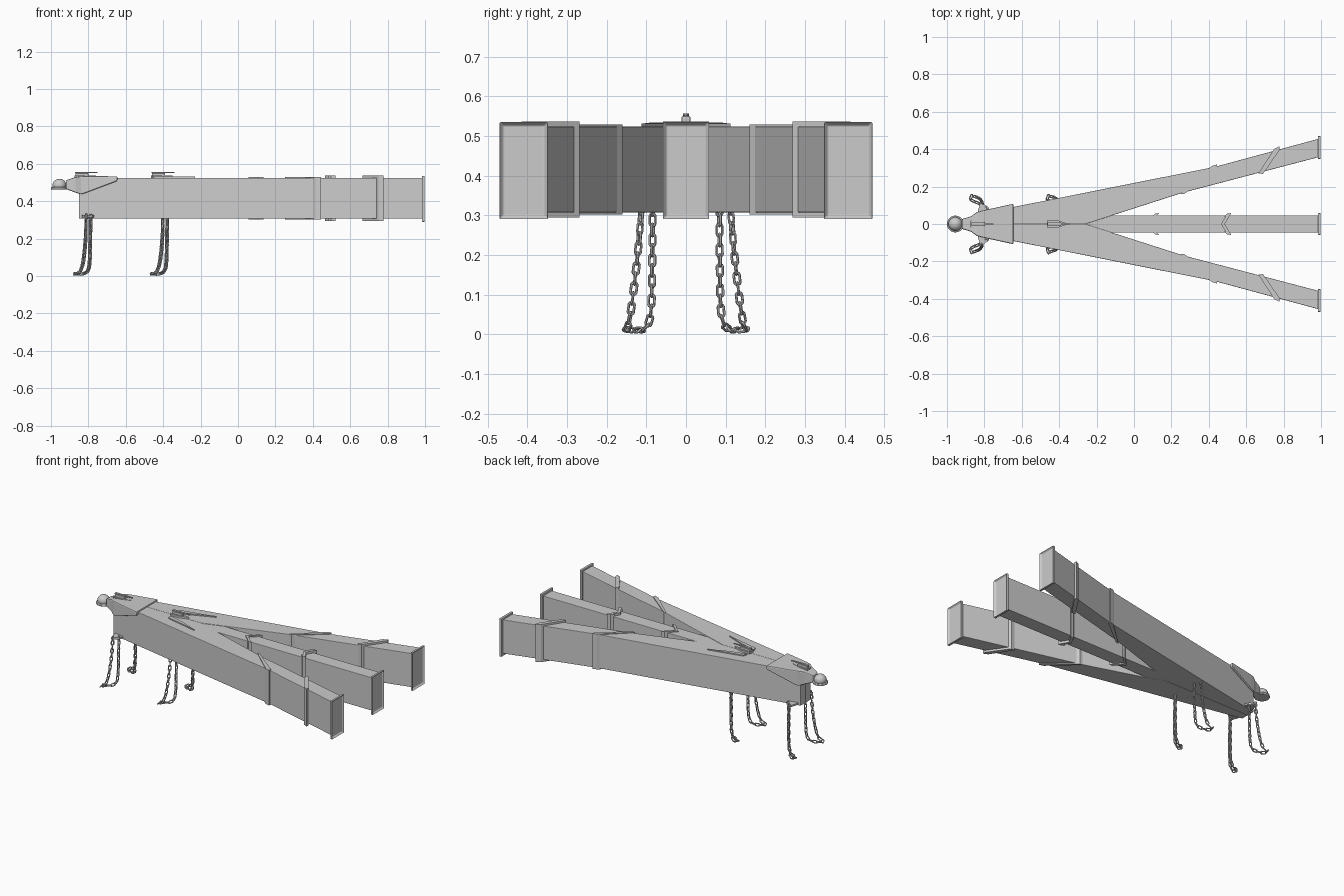
import bpy, bmesh, math
from mathutils import Vector, Matrix

if "Cube" in bpy.data.objects:
    bpy.data.objects.remove(bpy.data.objects["Cube"])


def make(name, bm, bevel=0.0, smooth=False):
    bmesh.ops.recalc_face_normals(bm, faces=bm.faces)
    me = bpy.data.meshes.new(name)
    bm.to_mesh(me)
    bm.free()
    ob = bpy.data.objects.new(name, me)
    bpy.context.collection.objects.link(ob)
    if bevel:
        m = ob.modifiers.new("bevel", "BEVEL")
        m.width, m.segments, m.limit_method = bevel, 2, "ANGLE"
    if smooth:
        bpy.ops.object.select_all(action="DESELECT")
        ob.select_set(True)
        bpy.context.view_layer.objects.active = ob
        bpy.ops.object.shade_smooth_by_angle(angle=math.radians(40))
    return ob


def prism(name, plan, z0, z1, s=1, bevel=0.0):
    """Extrude a plan outline from z0 to z1; s=-1 mirrors it in y."""
    bm = bmesh.new()
    lo = [bm.verts.new((x, y * s, z0)) for x, y in plan]
    hi = [bm.verts.new((x, y * s, z1)) for x, y in plan]
    bm.faces.new(lo)
    bm.faces.new(hi)
    n = len(plan)
    for i in range(n):
        j = (i + 1) % n
        bm.faces.new((lo[i], lo[j], hi[j], hi[i]))
    return make(name, bm, bevel)


def loft(name, sections, bevel=0.0):
    """Loft rectangular sections (x, half width, z low, z high) along x."""
    bm = bmesh.new()
    rings = [[bm.verts.new((x, y, z)) for y, z in ((-w, a), (w, a), (w, b), (-w, b))]
             for x, w, a, b in sections]
    for r, q in zip(rings, rings[1:]):
        for i in range(4):
            j = (i + 1) % 4
            bm.faces.new((r[i], r[j], q[j], q[i]))
    bm.faces.new(rings[0])
    bm.faces.new(rings[-1])
    return make(name, bm, bevel)


def end_cap(name, yc, hw):
    """Flanged beam end with a recessed face."""
    bm = bmesh.new()
    bmesh.ops.create_cube(bm, size=1)
    bmesh.ops.scale(bm, verts=bm.verts, vec=(0.016, hw * 2, 0.245))
    bmesh.ops.translate(bm, verts=bm.verts, vec=(0.992, yc, 0.4125))
    bm.normal_update()
    face = max(bm.faces, key=lambda f: f.normal.x)
    bmesh.ops.inset_region(bm, faces=[face], thickness=0.013)
    bmesh.ops.translate(bm, verts=face.verts, vec=(-0.011, 0, 0))
    make(name, bm, 0.003)


def catmull(pts, n=14):
    p = [Vector(q) for q in pts]
    p = [p[0] * 2 - p[1]] + p + [p[-1] * 2 - p[-2]]
    out = []
    for a, b, c, d in zip(p, p[1:], p[2:], p[3:]):
        for i in range(n):
            t = i / n
            out.append(0.5 * (2 * b + (c - a) * t + (2 * a - 5 * b + 4 * c - d) * t * t
                              + (3 * b - a - 3 * c + d) * t ** 3))
    return out + [p[-2]]


def add_link(bm, mat, straight=0.008, rad=0.0075, wire=0.0035):
    """One oval chain link lying in its local xy plane."""
    rings = []
    for i in range(12):
        a = math.pi * 2 * (i + 0.5) / 12
        d = Vector((math.cos(a), math.sin(a), 0))
        c = d * rad + Vector((math.copysign(straight, d.x), 0, 0))
        rings.append([bm.verts.new(mat @ (c + d * wire * math.cos(k * math.pi / 3)
                                          + Vector((0, 0, wire * math.sin(k * math.pi / 3)))))
                      for k in range(6)])
    for i in range(12):
        r, q = rings[i], rings[(i + 1) % 12]
        for k in range(6):
            bm.faces.new((r[k], r[(k + 1) % 6], q[(k + 1) % 6], q[k]))


def chain(name, dx, s, pitch=0.0255):
    path = catmull([(-0.812, 0.112, 0.318), (-0.815, 0.122, 0.2), (-0.827, 0.136, 0.08),
                    (-0.845, 0.145, 0.025), (-0.868, 0.148, 0.013), (-0.868, 0.128, 0.011),
                    (-0.83, 0.11, 0.012), (-0.803, 0.094, 0.03), (-0.793, 0.087, 0.08),
                    (-0.79, 0.085, 0.2), (-0.788, 0.084, 0.318)])
    bm = bmesh.new()
    travelled, nxt, k = 0.0, 0.0, 0
    for a, b in zip(path, path[1:]):
        seg = (b - a).length
        while nxt <= travelled + seg:
            p = a.lerp(b, (nxt - travelled) / seg)
            t = (b - a).normalized()
            p, t = Vector((p.x + dx, p.y * s, p.z)), Vector((t.x, t.y * s, t.z))
            rot = t.to_track_quat("X", "Z").to_matrix().to_4x4()
            roll = Matrix.Rotation(math.pi / 4 + math.pi / 2 * (k % 2), 4, "X")
            add_link(bm, Matrix.Translation(p) @ rot @ roll)
            nxt += pitch
            k += 1
        travelled += seg
    make(name, bm, smooth=True)


# Side beams, their welded bands, end caps and gusset strips
for s, side in ((1, "left"), (-1, "right")):
    prism(f"side_beam_{side}", [(-0.85, 0), (-0.85, 0.05), (0.43, 0.305), (0.985, 0.455),
          (0.985, 0.357), (0.26, 0.167), (-0.26, 0)], 0.307, 0.524, s, 0.003)
    prism(f"bend_band_{side}", [(0.25, 0.16), (0.268, 0.16), (0.443, 0.3), (0.443, 0.318),
          (0.415, 0.31)], 0.302, 0.529, s)
    prism(f"outer_band_{side}", [(0.665, 0.27), (0.69, 0.268), (0.778, 0.395),
          (0.778, 0.415), (0.75, 0.402)], 0.294, 0.536, s)
    end_cap(f"end_cap_{side}", 0.409 * s, 0.061)
    prism(f"gusset_strip_{side}", [(-0.46, 0.035), (-0.45, 0.062), (-0.23, 0.112),
          (-0.36, 0.06)], 0.518, 0.531, s)

# Centre beam with chevron bands
prism("centre_beam", [(-0.4, -0.045), (0.985, -0.045), (0.985, 0.045), (-0.4, 0.045)],
      0.309, 0.521, bevel=0.003)
end_cap("end_cap_centre", 0, 0.058)
for i, (x, d, z) in enumerate(((0.055, 0.08, 0.302), (0.465, 0.055, 0.294))):
    prism(f"chevron_band_{i + 1}", [(x, 0), (x + d - 0.02, 0.056), (x + d, 0.058),
          (x + 0.02, 0), (x + d, -0.058), (x + d - 0.02, -0.056)], z, 0.83 - z)
    # vertical side strips of the band
    for s in (1, -1):
        prism(f"chevron_side_{i + 1}", [(x + d - 0.04, 0.04), (x + d - 0.022, 0.056),
              (x + d, 0.058), (x + d - 0.018, 0.04)], z, 0.83 - z, s)

# Coupler housing, neck and ball socket
loft("coupler_housing", [(-0.92, 0.026, 0.465, 0.512), (-0.87, 0.042, 0.446, 0.528),
     (-0.84, 0.064, 0.436, 0.533), (-0.81, 0.072, 0.446, 0.534),
     (-0.645, 0.108, 0.508, 0.533)], 0.006)
bm = bmesh.new()
bmesh.ops.create_uvsphere(bm, u_segments=24, v_segments=16, radius=0.037)
bmesh.ops.scale(bm, verts=bm.verts, vec=(1, 1, 0.94))
bmesh.ops.translate(bm, verts=bm.verts, vec=(-0.955, 0, 0.485))
bmesh.ops.bisect_plane(bm, geom=bm.verts[:] + bm.edges[:] + bm.faces[:],
                       plane_co=(0, 0, 0.463), plane_no=(0, 0, -1), clear_outer=True)
bmesh.ops.holes_fill(bm, edges=[e for e in bm.edges if e.is_boundary])
make("ball_socket", bm, smooth=True)
bm = bmesh.new()
bmesh.ops.create_cone(bm, cap_ends=True, segments=24, radius1=0.045, radius2=0.045, depth=0.012)
bmesh.ops.translate(bm, verts=bm.verts, vec=(-0.955, 0, 0.469))
make("socket_rim", bm, 0.003, True)

# Top latches with thin lever plates
for i, dx in enumerate((0, 0.41)):
    prism(f"latch_body_{i + 1}", [(-0.87 + dx, -0.011), (-0.80 + dx, -0.011),
          (-0.80 + dx, 0.011), (-0.87 + dx, 0.011)], 0.518, 0.55, bevel=0.003)
    prism(f"latch_lever_{i + 1}", [(-0.872 + dx, -0.008), (-0.75 + dx, -0.003),
          (-0.75 + dx, 0.003), (-0.872 + dx, 0.008)], 0.55, 0.556)
    prism(f"latch_base_{i + 1}", [(-0.875 + dx, -0.02), (-0.82 + dx, -0.02), (-0.76 + dx, 0),
          (-0.82 + dx, 0.02), (-0.875 + dx, 0.02)], 0.52, 0.536)

# Safety chains and the bars they hang from
for i, dx in enumerate((0, 0.41)):
    prism(f"chain_bar_{i + 1}", [(-0.835 + dx, -0.07), (-0.82 + dx, -0.118), (-0.778 + dx, -0.09),
          (-0.765 + dx, -0.05), (-0.765 + dx, 0.05), (-0.778 + dx, 0.09), (-0.82 + dx, 0.118),
          (-0.835 + dx, 0.07)], 0.314, 0.325)
    for s, side in ((1, "left"), (-1, "right")):
        chain(f"safety_chain_{i + 1}_{side}", dx, s)
